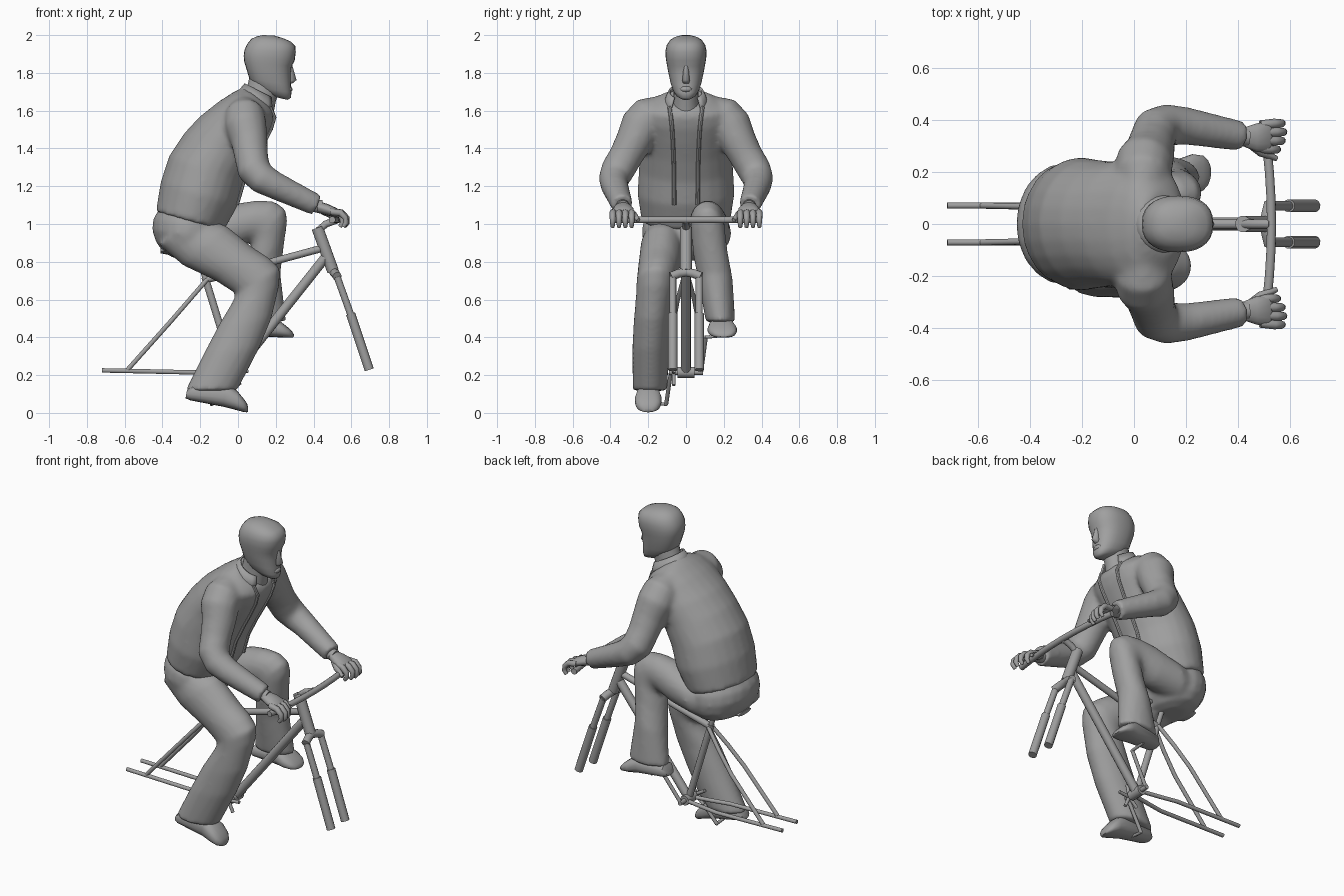
import bpy, bmesh, math
from mathutils import Vector

grey = bpy.data.materials.new("plain grey")
grey.diffuse_color = (0.35, 0.35, 0.35, 1)


def skin(name, rings, gap=0, caps=True, thick=0.0, angle=40):
    """Join equal rings of points into one smooth part; gap leaves faces open at the front."""
    bm = bmesh.new()
    rows = [[bm.verts.new(p) for p in r] for r in rings]
    n = len(rows[0])
    for a, b in zip(rows, rows[1:]):
        for k in range(gap, n - gap):
            j = (k + 1) % n
            bm.faces.new((a[k], a[j], b[j], b[k]))
    if caps:
        bm.faces.new(rows[0])
        bm.faces.new(rows[-1])
    bmesh.ops.recalc_face_normals(bm, faces=bm.faces)
    me = bpy.data.meshes.new(name)
    bm.to_mesh(me)
    bm.free()
    me.materials.append(grey)
    ob = bpy.data.objects.new(name, me)
    bpy.context.collection.objects.link(ob)
    if thick:
        m = ob.modifiers.new("thickness", 'SOLIDIFY')
        m.thickness = thick
        m.offset = -1
    bpy.ops.object.select_all(action='DESELECT')
    ob.select_set(True)
    bpy.context.view_layer.objects.active = ob
    bpy.ops.object.shade_smooth_by_angle(angle=math.radians(angle))
    return ob


def loft(name, secs, n=20, power=1.0, **kw):
    """Sections: back x, z, front x, z, centre y, half width; a lower power is boxier."""
    def soft(v):
        return math.copysign(abs(v) ** power, v)
    rings = []
    for xb, zb, xf, zf, yc, w in secs:
        ring = []
        for k in range(n):
            a = 2 * math.pi * k / n
            t = (1 + soft(math.cos(a))) / 2
            ring.append((xb + (xf - xb) * t, yc + w * soft(math.sin(a)), zb + (zf - zb) * t))
        rings.append(ring)
    return skin(name, rings, **kw)


def tube(name, pts, n=12, **kw):
    """Points: x, y, z, radius."""
    P = [Vector(p[:3]) for p in pts]
    u = None
    rings = []
    for i, p in enumerate(P):
        t = (P[min(i + 1, len(P) - 1)] - P[max(i - 1, 0)]).normalized()
        if u is None:
            u = t.orthogonal()
        u = (u - t * u.dot(t)).normalized()
        v = t.cross(u)
        rings.append([p + pts[i][3] * (u * math.cos(2 * math.pi * k / n) + v * math.sin(2 * math.pi * k / n))
                      for k in range(n)])
    return skin(name, rings, **kw)


def bar(name, r, *pts):
    return tube(name, [(*p, r) for p in pts], n=12)


def blend(parts, voxel, smooth):
    """Merge overlapping parts into one soft garment."""
    bpy.ops.object.select_all(action='DESELECT')
    for ob in parts:
        ob.select_set(True)
    bpy.context.view_layer.objects.active = parts[0]
    bpy.ops.object.join()
    m = parts[0].modifiers.new("merge", 'REMESH')
    m.mode = 'VOXEL'
    m.voxel_size = voxel
    m.use_smooth_shade = True
    m = parts[0].modifiers.new("soften", 'SMOOTH')
    m.factor = 0.5
    m.iterations = smooth


# Jacket with sleeves
body = [(-.435, 1.065, -.075, .965, 0, .235), (-.41, 1.22, 0, 1.1, 0, .257), (-.365, 1.36, .035, 1.22, 0, .25),
        (-.285, 1.48, .09, 1.33, 0, .242), (-.205, 1.567, .14, 1.42, 0, .245), (-.1, 1.65, .18, 1.5, 0, .25),
        (-.03, 1.695, .2, 1.56, 0, .225), (.03, 1.725, .195, 1.6, 0, .12)]
jacket = [loft("jacket", body, n=24)]
for s, side in ((-1, "right"), (1, "left")):
    arm = [(.03, s * .13, 1.61, .075), (.035, s * .19, 1.575, .108), (.04, s * .237, 1.52, .112),
           (.06, s * .275, 1.44, .098), (.07, s * .318, 1.36, .09), (.085, s * .362, 1.285, .09),
           (.13, s * .382, 1.238, .082), (.2, s * .378, 1.202, .073), (.415, s * .338, 1.1, .058)]
    jacket.append(tube(side + "_sleeve", arm, n=16))
blend(jacket, .014, 7)

# Lapel edges and collar
for s, side in ((-1, "right"), (1, "left")):
    edge = []
    for i, (xb, zb, xf, zf, _, w) in enumerate(body[1:]):
        y = .062 + .0007 * i * i
        t = (1 + math.sqrt(1 - (y / w) ** 2)) / 2
        edge.append((xb + (xf - xb) * t, s * y, zb + (zf - zb) * t, .011))
    tube(side + "_lapel_edge", edge, n=8)
loft("collar", [(-.02, 1.68, .2, 1.57, 0, .125), (.01, 1.715, .212, 1.61, 0, .11),
                (.035, 1.745, .2, 1.66, 0, .092)], n=24, gap=3, caps=False, thick=.01)

# Head and neck
loft("neck", [(.02, 1.62, .18, 1.54, 0, .08), (.05, 1.73, .2, 1.65, 0, .066), (.07, 1.82, .23, 1.74, 0, .07)])
loft("head", [(.2, 1.672, .262, 1.657, 0, .024), (.15, 1.69, .28, 1.668, 0, .05), (.09, 1.725, .283, 1.695, 0, .07),
              (.06, 1.77, .28, 1.735, 0, .083), (.045, 1.82, .279, 1.79, 0, .094), (.033, 1.86, .284, 1.835, 0, .102),
              (.03, 1.89, .3, 1.865, 0, .107), (.034, 1.92, .306, 1.91, 0, .109), (.048, 1.952, .303, 1.942, 0, .102),
              (.07, 1.98, .28, 1.966, 0, .085), (.1, 1.993, .235, 1.985, 0, .06), (.13, 2.0, .19, 1.998, 0, .025)],
     n=28, power=.85, angle=80)
loft("nose", [(.25, 1.84, .286, 1.845, 0, .012), (.25, 1.757, .31, 1.762, 0, .021),
              (.25, 1.742, .288, 1.744, 0, .016)], n=10, angle=80)
loft("lips", [(.25, 1.727, .282, 1.727, 0, .03), (.25, 1.713, .29, 1.713, 0, .034),
              (.25, 1.7, .283, 1.7, 0, .028)], n=10, angle=80)

# Hands on the bar
for s, side in ((-1, "right"), (1, "left")):
    bar(side + "_wrist", .036, (.38, s * .338, 1.105), (.44, s * .334, 1.09))
    loft(side + "_palm", [(.42, 1.06, .42, 1.122, s * .335, .036), (.47, 1.046, .475, 1.106, s * .333, .056),
                          (.515, 1.036, .525, 1.083, s * .336, .062), (.535, 1.032, .54, 1.06, s * .338, .052)],
         n=14, angle=70)
    for i in range(4):
        y = .292 + .03 * i
        out = s * (y + (y - .33) * .12)
        reach = .578 - .006 * (i - 2) ** 2
        tube(f"{side}_finger_{i + 1}", [(.49, s * y, 1.065, .018), (reach - .03, out, 1.06, .018),
                                        (reach - .003, out, 1.033, .016), (reach, out, 1.005, .014),
                                        (reach - .015, out, .985, .011)], n=8, angle=70)
    tube(side + "_thumb", [(.45, s * .31, 1.07, .02), (.49, s * .278, 1.05, .019),
                           (.55, s * .252, 1.02, .01)], n=8, angle=70)

# Trousers
hips = loft("trousers", [(-.41, 1.09, -.12, 1.02, 0, .2), (-.448, 1.03, -.08, .97, 0, .23),
                         (-.455, .97, -.08, .92, 0, .235), (-.435, .905, -.1, .865, 0, .22),
                         (-.395, .85, -.14, .825, 0, .18), (-.34, .82, -.2, .805, 0, .11)])
right_leg = loft("right_trouser_leg", [
    (-.42, .89, -.24, 1.05, -.11, .10), (-.29, .78, -.06, .99, -.125, .115), (-.12, .70, .08, .875, -.14, .112),
    (-.05, .655, .165, .82, -.15, .107), (-.01, .63, .222, .765, -.16, .102), (-.03, .585, .22, .68, -.165, .099),
    (-.1, .47, .178, .5, -.18, .097), (-.178, .32, .112, .34, -.188, .097), (-.28, .115, -.003, .12, -.19, .092)])
left_leg = loft("left_trouser_leg", [
    (-.38, .85, -.25, 1.06, .11, .10), (-.2, .835, -.12, 1.065, .125, .115), (-.02, .87, 0, 1.11, .12, .104),
    (.05, .9, .1, 1.125, .115, .095), (.07, .9, .19, 1.12, .113, .09), (.07, .88, .25, 1.08, .115, .09),
    (.06, .85, .262, 1.02, .12, .09), (.05, .78, .245, .9, .13, .092), (.035, .68, .225, .74, .155, .092),
    (.0, .475, .255, .485, .183, .078)])
blend([hips, right_leg, left_leg], .014, 5)

# Shoes
loft("right_shoe", [(-.278, .078, -.27, .12, -.2, .035), (-.255, .067, -.24, .15, -.2, .053),
                    (-.08, .033, -.06, .155, -.2, .06), (-.02, .018, -.005, .118, -.2, .072),
                    (.025, .006, .03, .075, -.2, .064), (.045, .003, .048, .05, -.2, .044),
                    (.053, .005, .054, .028, -.2, .02)], n=18, power=.8)
loft("left_shoe", [(-.015, .425, -.01, .46, .175, .035), (.005, .415, .01, .49, .177, .053),
                   (.17, .402, .18, .51, .187, .065), (.22, .4, .23, .48, .192, .078),
                   (.265, .398, .268, .45, .196, .068), (.285, .398, .287, .43, .198, .047),
                   (.295, .402, .296, .415, .2, .022)], n=18, power=.8)

# Bicycle frame
BB = (-.02, 0, .215)
bar("top_tube", .02, (-.17, 0, .705), (.44, 0, .87))
bar("down_tube", .026, (.46, 0, .82), BB)
bar("seat_tube", .02, BB, (-.175, 0, .72))
bar("seat_post", .015, (-.17, 0, .7), (-.22, 0, .86))
bar("head_tube", .032, (.42, 0, .98), (.503, 0, .75))
bar("bottom_bracket", .03, (-.02, -.045, .215), (-.02, .045, .215))
bar("crank_axle", .014, (-.02, -.09, .215), (-.02, .09, .215))
loft("saddle", [(-.41, .845, -.41, .87, 0, .06), (-.36, .835, -.36, .885, 0, .08), (-.28, .83, -.28, .88, 0, .065),
                (-.18, .83, -.18, .87, 0, .03), (-.1, .84, -.1, .86, 0, .018)], n=12)

# Stays and fork legs
for s, side in ((-1, "right"), (1, "left")):
    bar(side + "_chain_stay", .012, (-.72, s * .071, .225), (-.26, s * .071, .215), (-.14, s * .05, .213),
        (-.02, s * .03, .213))
    bar(side + "_seat_stay", .012, (-.585, s * .071, .228), (-.36, s * .066, .48), (-.26, s * .045, .595),
        (-.165, s * .015, .705))
    bar(side + "_fork_stanchion", .019, (.525, s * .07, .72), (.597, s * .07, .52))
    bar(side + "_fork_slider", .025, (.596, s * .07, .525), (.695, s * .07, .228))
bar("fork_crown", .024, (.525, -.08, .722), (.515, -.04, .738), (.507, 0, .745), (.515, .04, .738), (.525, .08, .722))

# Stem and handlebar
bar("stem", .019, (.425, 0, .965), (.465, 0, 1.0), (.525, 0, 1.022))
bar("handlebar", .018, *[(.53 - .002 * i * i, .1 * i, 1.022) for i in range(-4, 5)])

# Cranks, pedals and the chainring spider
for s, side, px, pz in ((-1, "right", -.14, .045), (1, "left", .1, .4)):
    bar(side + "_crank", .011, (-.02, s * .08, .215), (px, s * .105, pz))
    bar(side + "_pedal_axle", .009, (px, s * .1, pz), (px, s * .2, pz + .01))
for k in range(5):
    a = 2 * math.pi * k / 5 + .1
    bar(f"spider_arm_{k + 1}", .01, (-.02, -.065, .215), (-.02 + .075 * math.cos(a), -.065, .215 + .075 * math.sin(a)))
